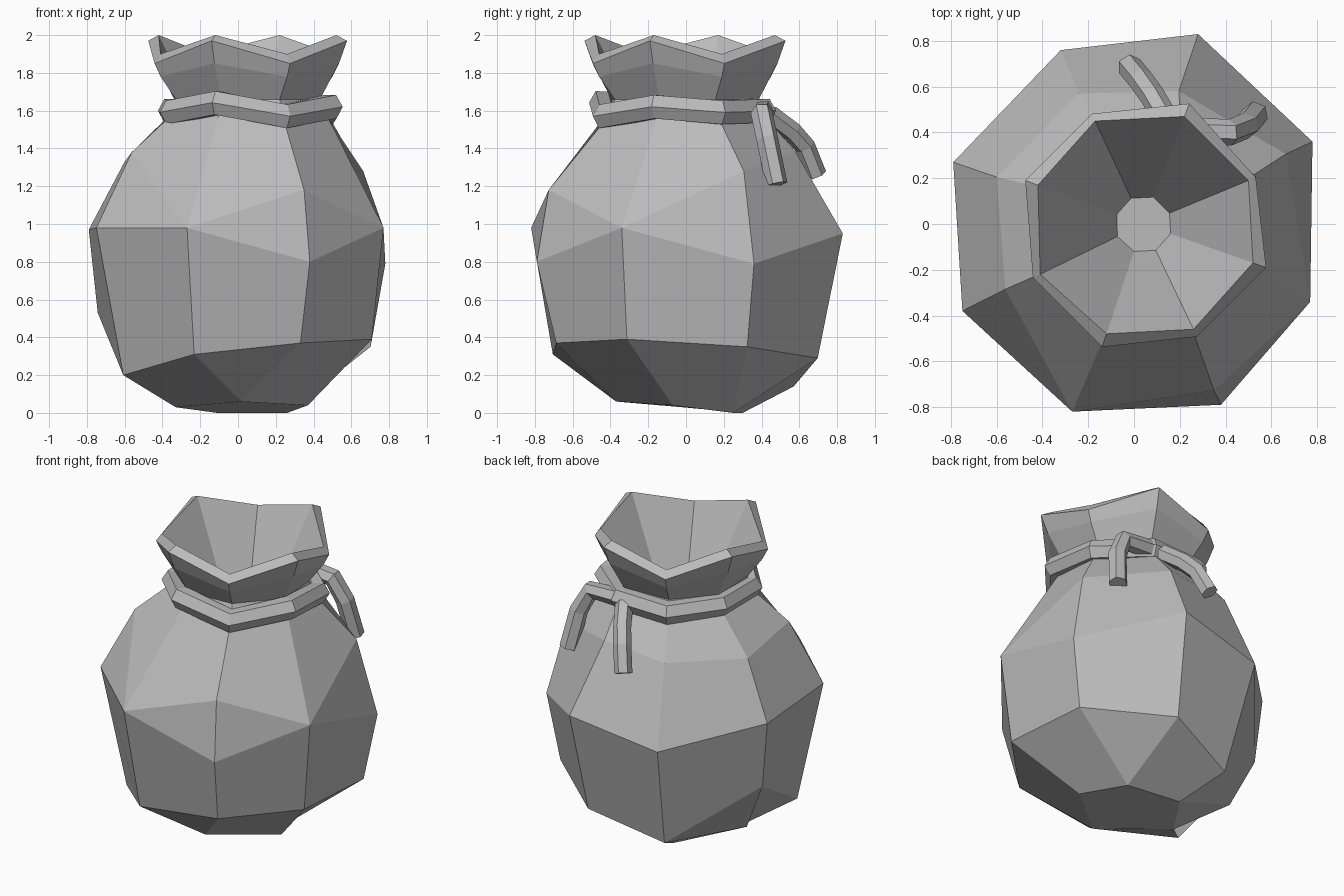
import bpy, bmesh
from mathutils import Vector

cube = bpy.data.objects.get("Cube")
if cube:
    bpy.data.objects.remove(cube, do_unlink=True)

grey = bpy.data.materials.new("plain_grey")
grey.use_nodes = True
COLOUR = (0.5, 0.5, 0.5, 1)
grey.diffuse_color = COLOUR
grey.node_tree.nodes["Principled BSDF"].inputs["Base Color"].default_value = COLOUR

# Eight-cornered plans, starting at the back and running clockwise from above
BODY_PLAN = [Vector(p) for p in ((.28, .83), (.78, .36), (.77, -.34), (.38, -.79),
                                 (-.27, -.82), (-.75, -.38), (-.79, .27), (-.32, .76))]
MOUTH_PLAN = [Vector(p) for p in ((.22, .47), (.5, .19), (.52, -.17), (.26, -.46),
                                  (-.12, -.48), (-.41, -.22), (-.42, .17), (-.17, .45))]
MOUTH_CENTRE = Vector((.04, 0))
SIDES = len(BODY_PLAN)

# Five-cornered foot; some neighbouring body corners share a foot corner
FOOT_CORNERS = ((.26, .25, 0), (.37, -.07, .04), (.02, -.37, .06), (-.33, -.02, .03), (-.11, .3, 0))
foot = [FOOT_CORNERS[i] for i in (0, 0, 1, 2, 2, 3, 3, 4)]
underside = foot.copy()
underside[6] = (-.59, .2, .2)


def ring(plan, scales, heights, centre=Vector((0, 0))):
    """Scale a plan corner by corner and lift it to the given heights."""
    points = []
    for corner, scale, height in zip(plan, scales, heights):
        flat = centre + (corner - centre) * scale
        points.append((flat.x, flat.y, height))
    return points


def mouth_ring(scale, height):
    """Mouth ring; a pair of values alternates peak corners and dip corners."""
    scales = scale if isinstance(scale, tuple) else (scale, scale)
    heights = height if isinstance(height, tuple) else (height, height)
    return ring(MOUTH_PLAN, scales * 4, heights * 4, MOUTH_CENTRE)


def add_object(name, mesh):
    mesh.materials.clear()
    mesh.materials.append(grey)
    bpy.context.collection.objects.link(bpy.data.objects.new(name, mesh))


def loft(name, rings):
    """Skin a stack of rings and close both ends; shared corners become triangles."""
    bm = bmesh.new()
    verts = {}

    def add_face(points):
        corners = list(dict.fromkeys(points))
        for p in corners:
            if p not in verts:
                verts[p] = bm.verts.new(p)
        if len(corners) > 2:
            bm.faces.new([verts[p] for p in corners])

    for low, high in zip(rings, rings[1:]):
        for i in range(SIDES):
            j = (i + 1) % SIDES
            add_face((low[i], low[j], high[j], high[i]))
    add_face(rings[0])
    add_face(rings[-1])
    bmesh.ops.recalc_face_normals(bm, faces=bm.faces)
    mesh = bpy.data.meshes.new(name)
    bm.to_mesh(mesh)
    bm.free()
    add_object(name, mesh)


def cord(name, points, thickness, closed=False):
    """Six-sided cord swept along a path, turned into a flat-shaded mesh."""
    curve = bpy.data.curves.new(name + "_path", "CURVE")
    curve.dimensions = "3D"
    curve.bevel_depth = thickness
    curve.bevel_resolution = 1
    curve.use_fill_caps = True
    spline = curve.splines.new("POLY")
    spline.points.add(len(points) - 1)
    for target, p in zip(spline.points, points):
        target.co = (*p, 1)
    spline.use_cyclic_u = closed
    path = bpy.data.objects.new(name + "_path", curve)
    bpy.context.collection.objects.link(path)
    graph = bpy.context.evaluated_depsgraph_get()
    mesh = bpy.data.meshes.new_from_object(path.evaluated_get(graph))
    bpy.data.objects.remove(path, do_unlink=True)
    mesh.shade_flat()
    add_object(name, mesh)


# Sack: lumpy belly, pinched neck, wavy lip and the funnel inside the mouth
loft("sack", [
    foot,
    underside,
    ring(BODY_PLAN, (.84, .9, .92, .87, .86, .81, .94, .75),
         (.29, .35, .39, .37, .31, .2, .53, .14)),
    ring(BODY_PLAN, [1] * SIDES, (.95, .79, .98, .8, .98, .98, .97, .84)),
    ring(BODY_PLAN, (.7, .85, 1, .92, 1, .75, .76, .75),
         (1.38, 1.28, .98, 1.18, .98, 1.38, 1.33, 1.34)),
    mouth_ring(.91, 1.56),
    mouth_ring(.82, 1.66),
    mouth_ring((1.03, 1), (1.85, 1.78)),
    mouth_ring((1.12, 1.07), (1.97, 1.85)),
    mouth_ring(1, (2, 1.9)),
    mouth_ring(.25, 1.3),
])

# Rope around the neck
ROPE_SCALES = (.87, .93, .93, .93, .93, .86, .86, .9)
ROPE_HEIGHTS = (1.6, 1.59, 1.62, 1.57, 1.64, 1.59, 1.6, 1.59)
cord("neck_rope", ring(MOUTH_PLAN, ROPE_SCALES, ROPE_HEIGHTS, MOUTH_CENTRE), .072, closed=True)

# Loose rope ends hanging at the back
cord("rope_end_middle", [(.15, .44, 1.58), (.08, .56, 1.49), (.03, .63, 1.41), (-.02, .69, 1.26)], .055)
cord("rope_end_side", [(.2, .41, 1.6), (.42, .4, 1.59), (.49, .43, 1.45), (.53, .48, 1.21)], .058)
